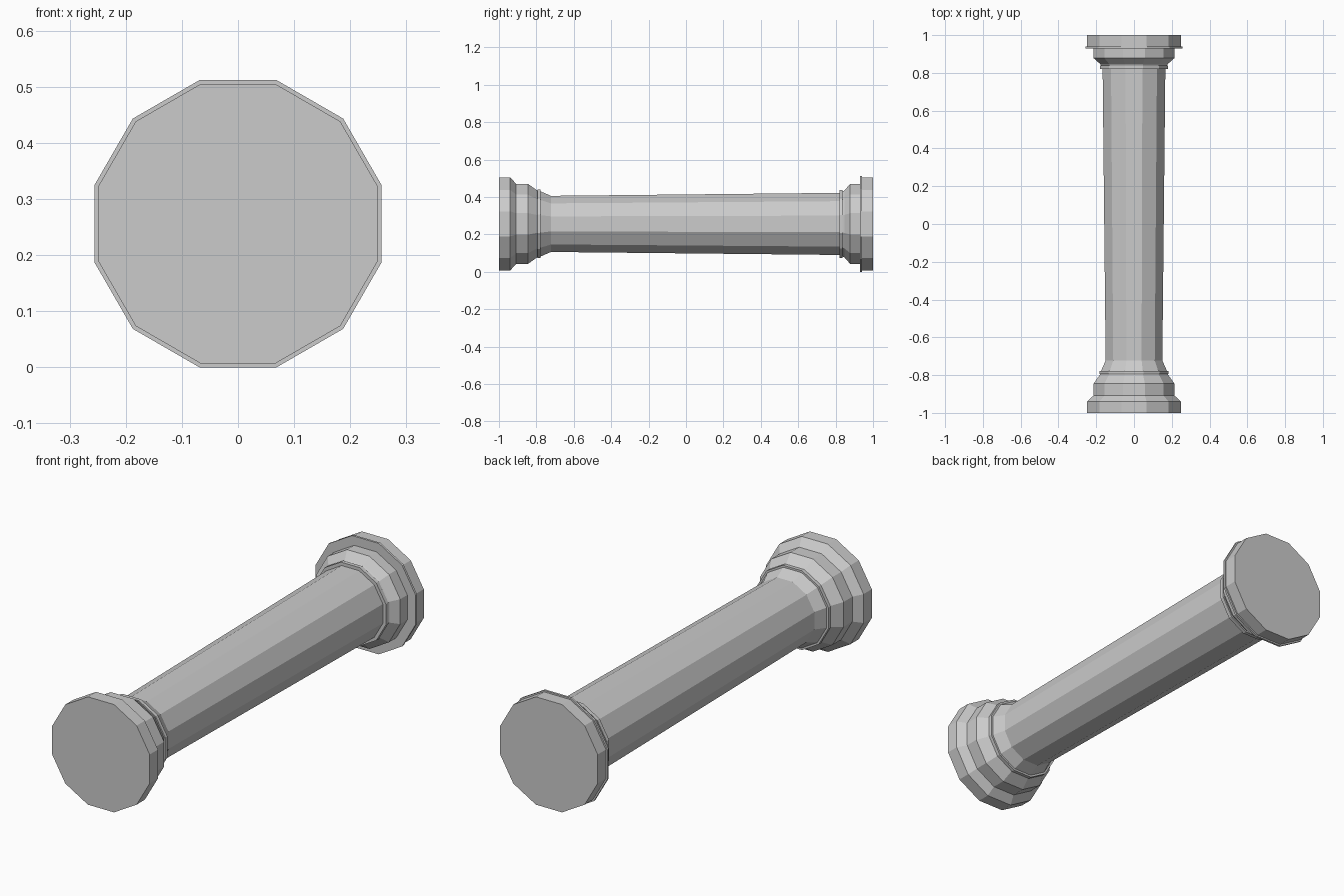
import bpy, bmesh, math

cube = bpy.data.objects.get("Cube")
if cube:
    bpy.data.objects.remove(cube, do_unlink=True)

SIDES = 12
AXIS_Z = 0.256

stone = bpy.data.materials.new("grey stone")
stone.use_nodes = True
GREY = (0.6, 0.6, 0.6, 1)
stone.diffuse_color = GREY
stone.node_tree.nodes["Principled BSDF"].inputs["Base Color"].default_value = GREY


def turned(name, profile):
    """Faceted solid along y from (y, distance to flat side) pairs."""
    bm = bmesh.new()
    rings = []
    for y, flat in profile:
        r = flat / math.cos(math.pi / SIDES)
        angles = [2 * math.pi * (i + 0.5) / SIDES for i in range(SIDES)]
        rings.append([bm.verts.new((r * math.cos(a), y, AXIS_Z + r * math.sin(a)))
                      for a in angles])
    for a, b in zip(rings, rings[1:]):
        for i in range(SIDES):
            j = (i + 1) % SIDES
            bm.faces.new((a[i], a[j], b[j], b[i]))
    bm.faces.new(rings[0])
    bm.faces.new(rings[-1])
    bmesh.ops.recalc_face_normals(bm, faces=bm.faces)
    mesh = bpy.data.meshes.new(name)
    bm.to_mesh(mesh)
    bm.free()
    mesh.materials.append(stone)
    obj = bpy.data.objects.new(name, mesh)
    bpy.context.collection.objects.link(obj)


# Lower end: plinth, stepped moulding, thin collar and flare
turned("column_base", [(-1, 0.249), (-0.94, 0.249), (-0.908, 0.214), (-0.845, 0.214),
                       (-0.793, 0.177), (-0.793, 0.183), (-0.777, 0.183),
                       (-0.777, 0.174), (-0.722, 0.15)])

# Shaft widening gently towards the upper end
turned("column_shaft", [(-0.722, 0.15), (0.82, 0.166)])

# Upper end: collar, bell moulding, lip and top slab
turned("column_capital", [(0.82, 0.166), (0.82, 0.181), (0.838, 0.181), (0.838, 0.174),
                          (0.848, 0.18), (0.878, 0.214), (0.93, 0.214), (0.93, 0.256),
                          (0.94, 0.256), (0.94, 0.249), (1, 0.249)])
